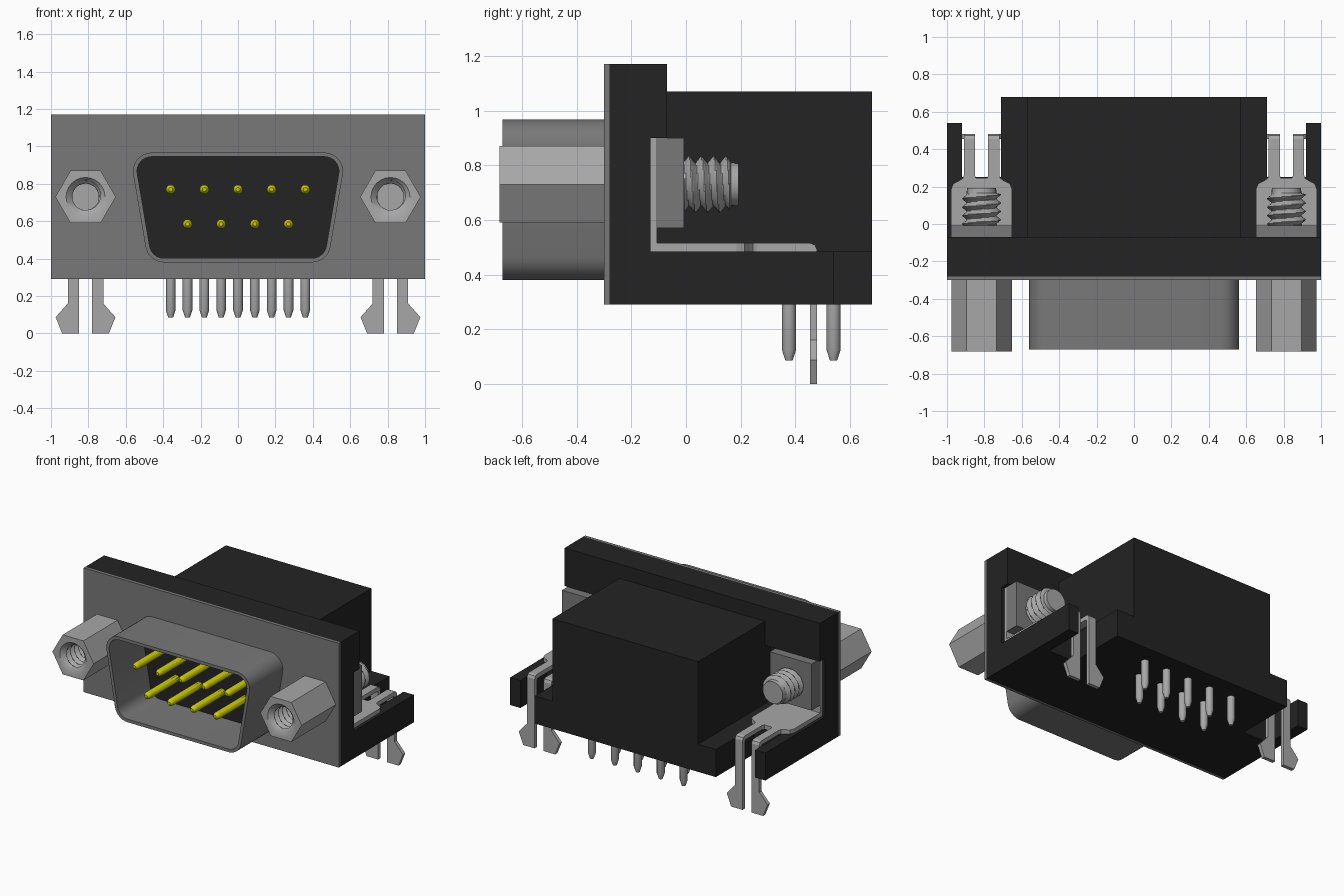
import bpy, bmesh, math
from mathutils import Vector

cube = bpy.data.objects.get("Cube")
if cube:
    bpy.data.objects.remove(cube, do_unlink=True)


def material(name, r, g, b):
    m = bpy.data.materials.new(name)
    m.use_nodes = True
    m.diffuse_color = (r, g, b, 1)
    m.node_tree.nodes["Principled BSDF"].inputs["Base Color"].default_value = (r, g, b, 1)
    return m


BLACK = material("black plastic", 0.017, 0.017, 0.017)
STEEL = material("dark steel", 0.19, 0.19, 0.19)
TIN = material("bright tin", 0.39, 0.39, 0.39)
GOLD = material("yellow contact", 0.6, 0.6, 0.0)


def finish(name, bm, mat, smooth=False):
    bmesh.ops.recalc_face_normals(bm, faces=bm.faces)
    me = bpy.data.meshes.new(name)
    bm.to_mesh(me)
    bm.free()
    me.materials.append(mat)
    ob = bpy.data.objects.new(name, me)
    bpy.context.collection.objects.link(ob)
    if smooth:
        bpy.ops.object.select_all(action='DESELECT')
        ob.select_set(True)
        bpy.context.view_layer.objects.active = ob
        bpy.ops.object.shade_smooth_by_angle(angle=math.radians(35))
    return ob


def loft(name, rings, mat, caps=True, closed=False, smooth=True):
    """Skin a list of equal-length point rings."""
    bm = bmesh.new()
    vs = [[bm.verts.new(p) for p in ring] for ring in rings]
    n = len(vs[0])
    pairs = list(zip(vs, vs[1:])) + ([(vs[-1], vs[0])] if closed else [])
    for a, b in pairs:
        for i in range(n):
            j = (i + 1) % n
            bm.faces.new((a[i], a[j], b[j], b[i]))
    if caps and not closed:
        bm.faces.new(vs[0])
        bm.faces.new(vs[-1])
    return finish(name, bm, mat, smooth)


def prism(name, pts, axis, a, b, mat):
    """Extrude a 2D outline along an axis from a to b."""
    place = {'x': lambda p, q, t: (t, p, q),
             'y': lambda p, q, t: (p, t, q),
             'z': lambda p, q, t: (p, q, t)}[axis]
    rings = [[place(p, q, t) for p, q in pts] for t in (a, b)]
    return loft(name, rings, mat, smooth=False)


def box(name, x0, x1, y0, y1, z0, z1, mat):
    return prism(name, [(x0, y0), (x1, y0), (x1, y1), (x0, y1)], 'z', z0, z1, mat)


def ring_y(cx, cz, y, radius, n=24):
    """Ring around the y axis; radius is a number or a function of angle."""
    pts = []
    for i in range(n):
        t = 2 * math.pi * i / n
        r = radius(t) if callable(radius) else radius
        pts.append((cx + r * math.cos(t), y, cz + r * math.sin(t)))
    return pts


def thread(cx, cz, y0, y1, r_low, r_high, pitch=0.045):
    """Rings whose radius follows a helical ridge."""
    steps = round((y1 - y0) / pitch * 10)
    rings = []
    for k in range(steps + 1):
        y = y0 + (y1 - y0) * k / steps

        def radius(t, y=y):
            ph = (y / pitch + t / (2 * math.pi)) % 1
            return r_low + (r_high - r_low) * (1 - abs(2 * ph - 1))
        rings.append(ring_y(cx, cz, y, radius))
    return rings


def d_outline(inset=0.0, radius=0.10, seg=8):
    """Rounded trapezoid outline of the shell in (x, z)."""
    c = [Vector(p) for p in ((-0.48, 0.38), (0.48, 0.38), (0.58, 0.967), (-0.58, 0.967))]
    pts = []
    for i in range(4):
        e1, e2 = (c[i] - c[i - 1]).normalized(), (c[(i + 1) % 4] - c[i]).normalized()
        n1, n2 = Vector((e1.y, -e1.x)), Vector((e2.y, -e2.x))
        centre = c[i] - (n1 + n2) * radius / (1 + n1.dot(n2))
        a1 = math.atan2(n1.y, n1.x)
        turn = math.acos(n1.dot(n2))
        for k in range(seg + 1):
            a = a1 + turn * k / seg
            r = radius - inset
            pts.append((centre.x + r * math.cos(a), centre.y + r * math.sin(a)))
    return pts


# Black housing: flange, upper lip, body and notched base
box("flange", -1, 1, -0.28, -0.13, 0.29, 1.17, BLACK)
box("flange_upper_lip", -1, 1, -0.13, -0.07, 0.90, 1.17, BLACK)
box("housing_body", -0.57, 0.57, -0.13, 0.68, 0.485, 1.07, BLACK)
half = [(1, -0.13), (1, 0.54), (0.92, 0.54), (0.92, 0.25), (0.71, 0.25), (0.71, 0.68)]
prism("housing_base", half + [(-x, y) for x, y in reversed(half)], 'z', 0.29, 0.485, BLACK)

# Front plate, D-shaped shell and its insulating floor
box("front_plate", -1, 1, -0.30, -0.28, 0.29, 1.17, STEEL)
outer, inner = d_outline(), d_outline(0.022)
loft("shell", [[(x, y, z) for x, z in o] for o, y in
               ((outer, -0.295), (outer, -0.672), (inner, -0.672), (inner, -0.295))],
     STEEL, closed=True)
prism("shell_floor", d_outline(0.02), 'y', -0.306, -0.296, BLACK)

# Contacts at the front and solder pins below, in rows of five and four
n = 0
for count, z, y_pin in ((5, 0.77, 0.54), (4, 0.585, 0.377)):
    for i in range(count):
        n += 1
        x = (i - (count - 1) / 2) * 0.18
        loft(f"contact_{n}", [ring_y(x, z, y, r, 10) for y, r in
             ((-0.30, 0.026), (-0.615, 0.026), (-0.635, 0.021), (-0.645, 0.011))], GOLD)
        loft(f"solder_pin_{n}", [
            [(x + r * math.cos(t * math.pi / 6), y_pin + r * math.sin(t * math.pi / 6), h)
             for t in range(12)]
            for h, r in ((0.30, 0.026), (0.125, 0.026), (0.085, 0.013))], TIN)

# Fixings on both sides
CZ = 0.73


def hexagon(t):
    return 0.14 / math.cos(t % (math.pi / 3) - math.pi / 6)


for side, s in (("left", 1), ("right", -1)):
    cx = 0.815 * s
    # Hexagonal standoff with a threaded hole
    rings = [ring_y(cx, CZ, -0.30, hexagon), ring_y(cx, CZ, -0.683, hexagon),
             ring_y(cx, CZ, -0.683, 0.104)]
    rings += thread(cx, CZ, -0.665, -0.40, 0.070, 0.092)
    loft(f"{side}_standoff", rings, TIN)
    # Square nut and the screw end behind it
    box(f"{side}_nut", cx - 0.163, cx + 0.163, -0.11, -0.008, 0.57, 0.90, STEEL)
    rings = [ring_y(cx, CZ, -0.02, 0.08)] + thread(cx, CZ, -0.005, 0.16, 0.078, 0.106)
    rings += [ring_y(cx, CZ, 0.165, 0.08), ring_y(cx, CZ, 0.192, 0.078)]
    loft(f"{side}_screw", rings, TIN)
    # Bent bracket: upright, flat tongue and two barbed legs
    box(f"{side}_bracket_upright", cx - 0.163, cx + 0.163, -0.13, -0.107, 0.485, 0.90, TIN)
    edge = [(0.163, -0.13), (0.163, 0.185), (0.152, 0.215), (0.118, 0.232),
            (0.10, 0.245), (0.095, 0.26), (0.035, 0.26), (0.03, 0.245)]
    prism(f"{side}_bracket_tongue",
          [(cx + x, y) for x, y in edge] + [(cx - x, y) for x, y in reversed(edge)],
          'z', 0.485, 0.515, TIN)
    strip = [(0.26, 0.515), (0.455, 0.515), (0.472, 0.508), (0.48, 0.49), (0.48, 0.16),
             (0.454, 0.16), (0.454, 0.476), (0.445, 0.485), (0.26, 0.485)]
    barb = [(0.035, 0.16), (0.095, 0.16), (0.16, 0.087), (0.125, 0.0), (0.035, 0.0)]
    for where, d in (("outer", s), ("inner", -s)):
        xs = sorted((cx + d * 0.035, cx + d * 0.095))
        prism(f"{side}_{where}_leg", strip, 'x', xs[0], xs[1], TIN)
        prism(f"{side}_{where}_barb", [(cx + d * x, z) for x, z in barb], 'y', 0.454, 0.48, TIN)
